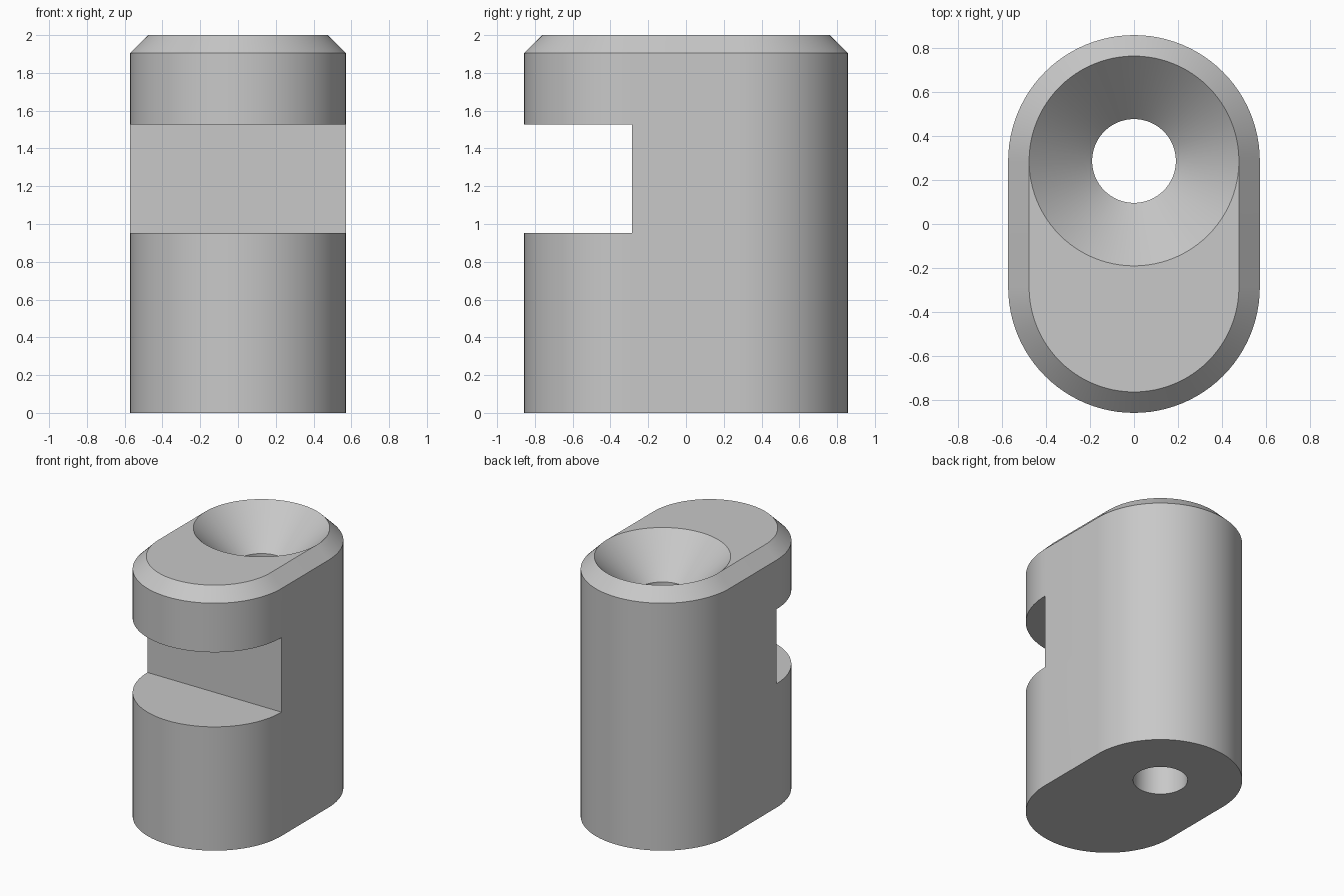
import bpy, bmesh, math

if "Cube" in bpy.data.objects:
    bpy.data.objects.remove(bpy.data.objects["Cube"])

R, OFF = 0.571, 0.286      # end radius, and distance of the end centres from the middle
CHAMFER = 0.095
SEG = 48                   # segments per half circle


def stadium(r, z):
    """Rounded-slot outline made of two half circles."""
    pts = []
    for side in (1, -1):
        for i in range(SEG + 1):
            a = math.pi * i / SEG
            pts.append((side * r * math.cos(a), side * (OFF + r * math.sin(a)), z))
    return pts


def circle(r, z):
    n = 2 * SEG
    return [(r * math.cos(2 * math.pi * i / n),
             OFF + r * math.sin(2 * math.pi * i / n), z) for i in range(n)]


def loft(name, outlines):
    """Closed solid through a stack of outlines with equal point counts."""
    bm = bmesh.new()
    rings = [[bm.verts.new(p) for p in o] for o in outlines]
    for a, b in zip(rings, rings[1:]):
        n = len(a)
        for i in range(n):
            j = (i + 1) % n
            bm.faces.new((a[i], a[j], b[j], b[i]))
    bm.faces.new(rings[0][::-1])
    bm.faces.new(rings[-1])
    bmesh.ops.recalc_face_normals(bm, faces=bm.faces)
    mesh = bpy.data.meshes.new(name)
    bm.to_mesh(mesh)
    bm.free()
    obj = bpy.data.objects.new(name, mesh)
    bpy.context.collection.objects.link(obj)
    return obj


grey = bpy.data.materials.new("plain grey")
grey.diffuse_color = (0.58, 0.58, 0.58, 1)
grey.use_nodes = True
grey.node_tree.nodes["Principled BSDF"].inputs["Base Color"].default_value = grey.diffuse_color

# Body with a chamfered top edge
body = loft("clamp_body", [stadium(R, 0), stadium(R, 2 - CHAMFER),
                           stadium(R - CHAMFER, 2)])

# Countersunk through hole; the cone continues past the top at 45 degrees
hole = loft("hole_cutter", [circle(0.19, -0.1), circle(0.19, 1.714),
                            circle(0.476, 2.0), circle(0.576, 2.1)])

# Front slot
slot = loft("slot_cutter", [[(-1, -1.5, z), (1, -1.5, z), (1, -0.286, z), (-1, -0.286, z)]
                            for z in (0.953, 1.527)])

for obj in (body, hole, slot):
    obj.data.materials.append(grey)

for cutter in (slot, hole):
    mod = body.modifiers.new(cutter.name, "BOOLEAN")
    mod.operation = "DIFFERENCE"
    mod.solver = "EXACT"
    mod.object = cutter

# Bake the cuts, remove the cutters, then smooth the curved walls
bpy.context.view_layer.objects.active = body
body.select_set(True)
for mod in list(body.modifiers):
    bpy.ops.object.modifier_apply(modifier=mod.name)
for cutter in (slot, hole):
    bpy.data.objects.remove(cutter)
bpy.ops.object.shade_smooth_by_angle(angle=math.radians(30))
